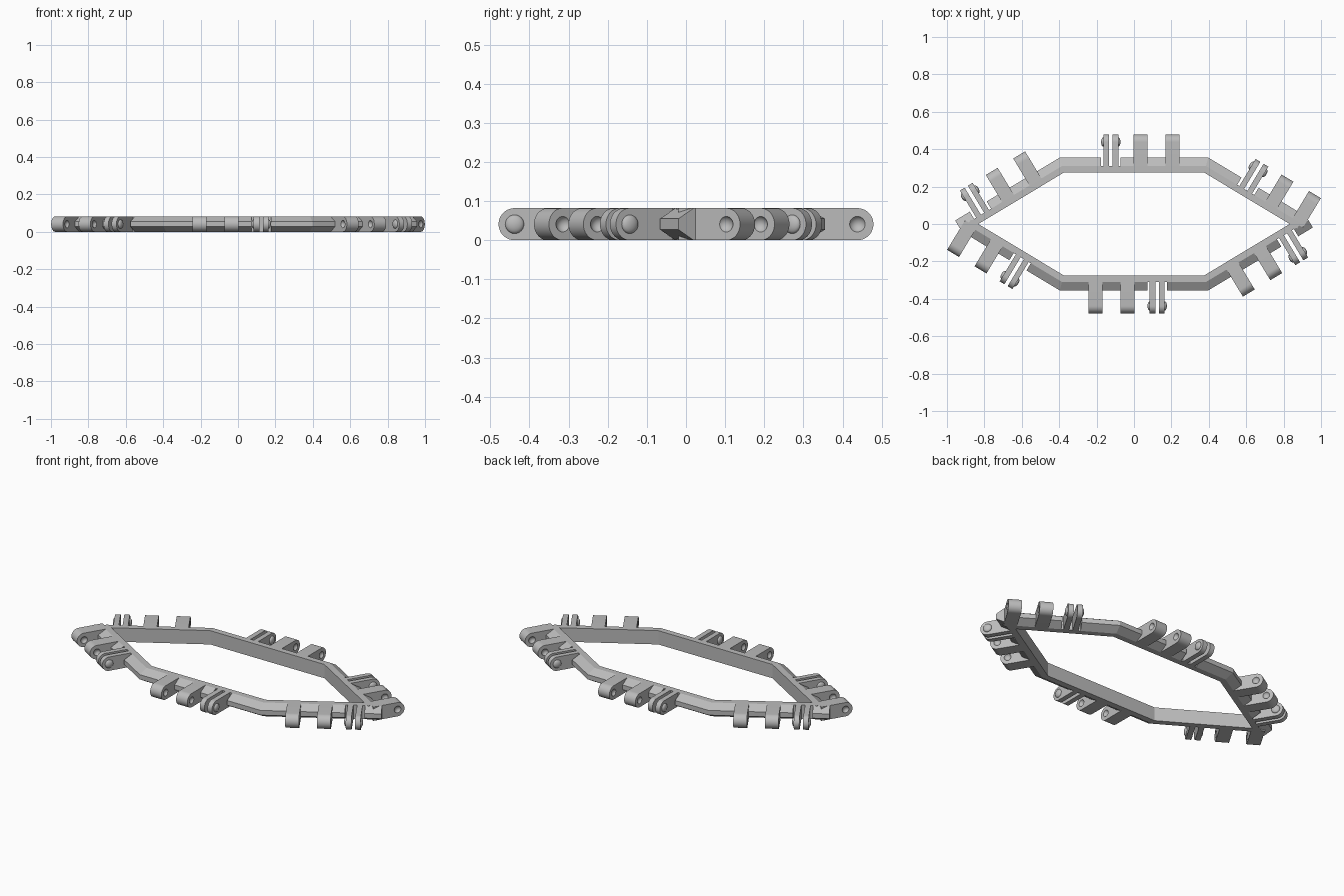
import bpy, bmesh, math
from mathutils import Matrix, Vector

cube = bpy.data.objects.get("Cube")
if cube:
    bpy.data.objects.remove(cube, do_unlink=True)

TILT = math.radians(31)          # angle of the slanted sides
CORNER_X, INNER_Y = 0.375, 0.275
SIDE_SHIFT = 0.542               # connector offset along slanted sides
H, FLAT, DEPTH = 0.082, 0.035, 0.08
REACH = 0.204                    # connector length from the inner wall
BALL_Y = REACH - H / 2
PAIR_X, PAIR_HALF = -0.124, 0.053
TAB_XS = (0.035, 0.206)
PLATE_T, TAB_T = 0.03, 0.074

grey = bpy.data.materials.new("light_grey")
grey.use_nodes = True
colour = (0.5, 0.5, 0.5, 1)
grey.diffuse_color = colour
grey.node_tree.nodes["Principled BSDF"].inputs["Base Color"].default_value = colour


def side_matrix(k):
    """Local x runs along side k, local y points outward from its inner wall."""
    a = TILT * k
    dist = CORNER_X * abs(math.sin(a)) + INNER_Y * math.cos(a)
    return Matrix.Rotation(-a, 4, 'Z') @ Matrix.Translation((SIDE_SHIFT * k, dist, 0))


def to_mesh(bm, name):
    bmesh.ops.recalc_face_normals(bm, faces=bm.faces)
    mesh = bpy.data.meshes.new(name)
    bm.to_mesh(mesh)
    bm.free()
    mesh.materials.append(grey)
    return mesh


def place(name, mesh, matrix):
    ob = bpy.data.objects.new(name, mesh)
    bpy.context.collection.objects.link(ob)
    ob.matrix_world = matrix
    return ob


# Frame half: chamfered section swept along three sides, notched at each clip
def section(k, t, notched=False, mitre=0):
    out = FLAT if notched else DEPTH
    pts = [(0, 0), (FLAT, 0), (out, 0.027), (out, 0.055), (FLAT, H), (0, H)]
    m = side_matrix(k)
    return [m @ Vector((t + mitre * d * math.tan(TILT / 2), d, z)) for d, z in pts]


def notch(k):
    a, b = PAIR_X - PAIR_HALF, PAIR_X + PAIR_HALF
    return [section(k, t, n) for t, n in ((a, 0), (a, 1), (b, 1), (b, 0))]


def frame_mesh():
    loops = [section(-1, -0.268)] + notch(-1)
    loops += [section(0, -CORNER_X, mitre=-1)] + notch(0)
    loops += [section(0, CORNER_X, mitre=1)] + notch(1) + [section(1, 0.218)]
    bm = bmesh.new()
    rings = [[bm.verts.new(p) for p in loop] for loop in loops]
    for r, s in zip(rings, rings[1:]):
        for i in range(len(r)):
            j = (i + 1) % len(r)
            bm.faces.new((r[i], r[j], s[j], s[i]))
    bm.faces.new(rings[0])
    bm.faces.new(rings[-1])
    bmesh.ops.remove_doubles(bm, verts=bm.verts, dist=1e-5)
    return to_mesh(bm, "frame_half")


# Round-ended block used for both the tabs and the clip plates
def block_bmesh(thick):
    bm = bmesh.new()
    r, root = H / 2, 0.02
    outline = [(root, H), (root, 0)]
    for i in range(25):
        a = -math.pi / 2 + math.pi * i / 24
        outline.append((BALL_Y + r * math.cos(a), r + r * math.sin(a)))
    face = bm.faces.new([bm.verts.new((-thick / 2, y, z)) for y, z in outline])
    ext = bmesh.ops.extrude_face_region(bm, geom=[face])
    new = [v for v in ext["geom"] if isinstance(v, bmesh.types.BMVert)]
    bmesh.ops.translate(bm, verts=new, vec=(thick, 0, 0))
    return bm


def add_ball(bm, radius, x, squash=1.0):
    m = (Matrix.Translation((x, BALL_Y, H / 2)) @ Matrix.Diagonal((squash, 1, 1, 1))
         @ Matrix.Rotation(math.pi / 2, 4, 'Y'))
    bmesh.ops.create_uvsphere(bm, u_segments=24, v_segments=12, radius=radius, matrix=m)


# Solid tab with a shallow round socket in each side
def tab_mesh():
    tab = place("tab_source", to_mesh(block_bmesh(TAB_T), "tab_source"), Matrix())
    bm = bmesh.new()
    for s in (-1, 1):
        add_ball(bm, 0.0227, s * (TAB_T / 2 + 0.0107))
    cutter = place("socket_cutter", to_mesh(bm, "socket_cutter"), Matrix())
    cutter.hide_render = True
    mod = tab.modifiers.new("sockets", 'BOOLEAN')
    mod.operation, mod.solver, mod.object = 'DIFFERENCE', 'EXACT', cutter
    dg = bpy.context.evaluated_depsgraph_get()
    mesh = bpy.data.meshes.new_from_object(tab.evaluated_get(dg))
    mesh.name = "socket_tab"
    for ob in (tab, cutter):
        bpy.data.objects.remove(ob, do_unlink=True)
    return mesh


# Clip plate with a domed stud on its +x side
def plate_mesh():
    bm = block_bmesh(PLATE_T)
    add_ball(bm, 0.024, PLATE_T / 2, squash=0.5)
    return to_mesh(bm, "clip_plate")


frame, tab, plate = frame_mesh(), tab_mesh(), plate_mesh()
parts = []
for half, label in ((0, "back"), (1, "front")):
    turn = Matrix.Rotation(math.pi * half, 4, 'Z')
    parts.append(place(label + "_frame", frame, turn))
    for k in (-1, 0, 1):
        m = turn @ side_matrix(k)
        for x in TAB_XS:
            parts.append(place(label + "_socket_tab", tab, m @ Matrix.Translation((x, 0, 0))))
        # The second plate is the first turned over, so its stud faces outward
        for s in (-1, 1):
            flip = Matrix() if s > 0 else (Matrix.Translation((0, 0, H))
                                           @ Matrix.Rotation(math.pi, 4, 'Y'))
            pos = Matrix.Translation((PAIR_X + s * 0.025, 0, 0))
            parts.append(place(label + "_clip_plate", plate, m @ pos @ flip))

# Smooth the round ends and studs, keep the edges sharp
for mesh, limit in ((frame, 1), (tab, 30), (plate, 30)):
    ob = next(p for p in parts if p.data == mesh)
    bpy.ops.object.select_all(action='DESELECT')
    ob.select_set(True)
    bpy.context.view_layer.objects.active = ob
    bpy.ops.object.shade_smooth_by_angle(angle=math.radians(limit))
